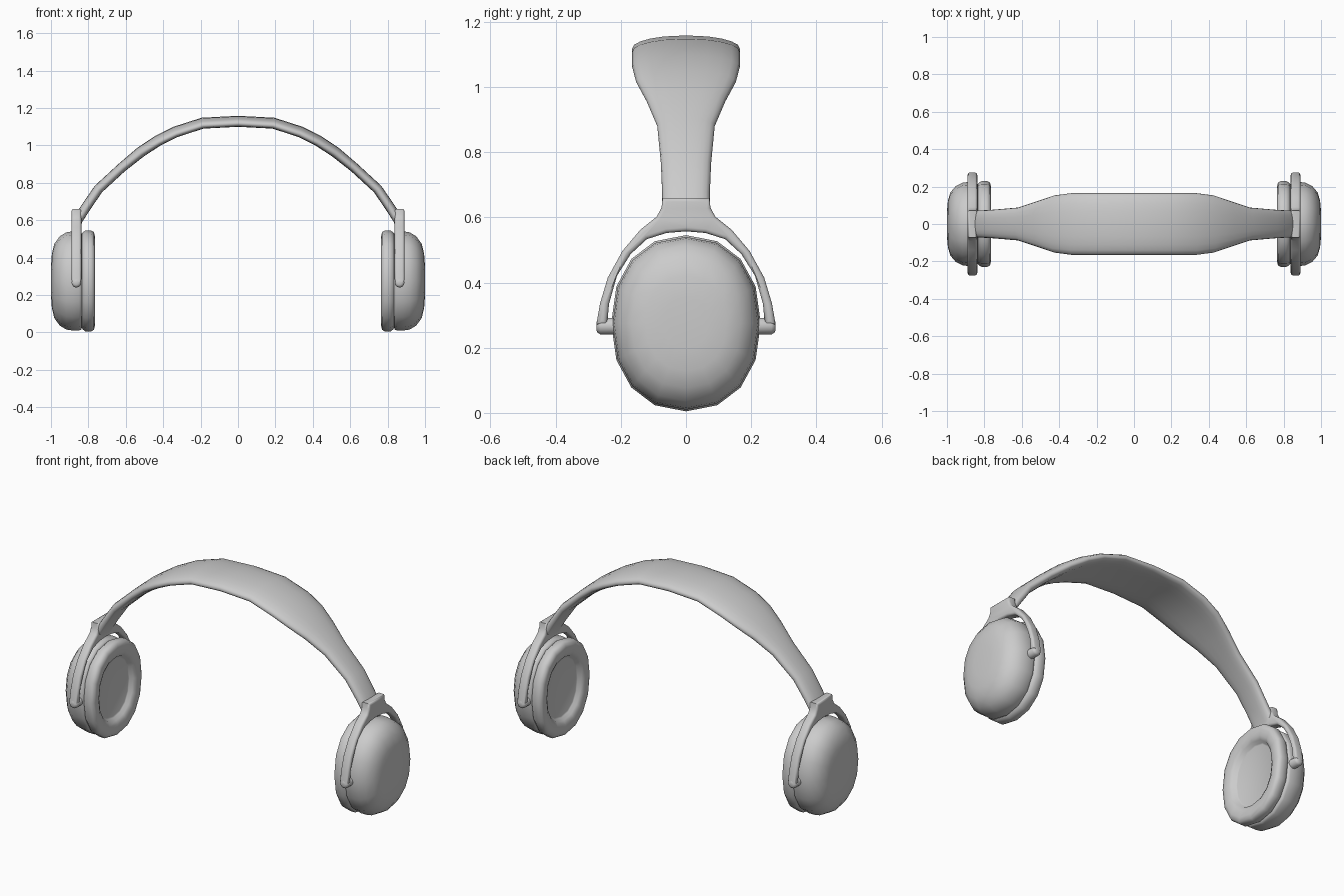
import bpy, bmesh, math
from mathutils import Vector

cube = bpy.data.objects.get("Cube")
if cube:
    bpy.data.objects.remove(cube, do_unlink=True)

grey = bpy.data.materials.new("plain grey")
grey.use_nodes = True
colour = (0.6, 0.6, 0.6, 1)
grey.diffuse_color = colour
grey.node_tree.nodes["Principled BSDF"].inputs["Base Color"].default_value = colour


def finish(bm, name, angle=50):
    bmesh.ops.recalc_face_normals(bm, faces=bm.faces[:])
    mesh = bpy.data.meshes.new(name)
    bm.to_mesh(mesh)
    bm.free()
    mesh.materials.append(grey)
    obj = bpy.data.objects.new(name, mesh)
    bpy.context.collection.objects.link(obj)
    bpy.ops.object.select_all(action='DESELECT')
    obj.select_set(True)
    bpy.context.view_layer.objects.active = obj
    bpy.ops.object.shade_smooth_by_angle(angle=math.radians(angle))
    return obj


def loft(name, rings, angle=50):
    """Skin closed rings of points and cap both ends."""
    bm = bmesh.new()
    loops = [[bm.verts.new(p) for p in ring] for ring in rings]
    n = len(loops[0])
    for a, b in zip(loops, loops[1:]):
        for i in range(n):
            j = (i + 1) % n
            bm.faces.new((a[i], a[j], b[j], b[i]))
    bm.faces.new(loops[0])
    bm.faces.new(loops[-1])
    return finish(bm, name, angle)


def rounded(a, b, power, count):
    """Superellipse outline."""
    pts = []
    for i in range(count):
        t = math.tau * i / count
        c, s = math.cos(t), math.sin(t)
        pts.append((math.copysign(abs(c) ** (2 / power), c) * a,
                    math.copysign(abs(s) ** (2 / power), s) * b))
    return pts


# Ear cup shell and cushion: (distance from centre, outline scale)
SHELL = [(1.0, .3), (.995, .55), (.982, .75), (.953, .9), (.918, .98),
         (.885, 1), (.85, 1), (.838, .98), (.832, .92)]
PAD = [(.84, .92), (.83, .98), (.815, 1.02), (.785, 1.02), (.77, .985),
       (.765, .9), (.768, .77), (.778, .69), (.795, .65), (.798, .62)]
CUP = rounded(.225, .265, 2.2, 16)

# Yoke outline, one half, from the outer foot round to the arch crown
OUTER = [(.072, .66), (.075, .63), (.09, .602), (.14, .562), (.195, .497),
         (.24, .415), (.264, .335), (.275, .27)]
INNER = [(.242, .27), (.236, .335), (.212, .42), (.17, .487), (.12, .533),
         (.06, .552), (0, .557)]


def cup_part(name, side, profile):
    loft(name, [[(side * x, y * s, .275 + z * s) for y, z in CUP]
                for x, s in profile])


def yoke(name, side):
    half = OUTER + INNER
    outline = half + [(-y, z) for y, z in reversed(half[:-1])]
    bm = bmesh.new()
    face = bm.faces.new([bm.verts.new((side * .838, y, z)) for y, z in outline])
    ext = bmesh.ops.extrude_face_region(bm, geom=[face])
    moved = [v for v in ext["geom"] if isinstance(v, bmesh.types.BMVert)]
    bmesh.ops.translate(bm, verts=moved, vec=(side * .052, 0, 0))
    rims = [e for e in bm.edges if abs(e.verts[0].co.x - e.verts[1].co.x) < .001]
    bmesh.ops.bevel(bm, geom=rims, offset=.012, segments=3, profile=.5,
                    affect='EDGES')
    finish(bm, name, 60)


def pivot(name, side, front):
    # Short rounded pin joining the yoke foot to the cup
    steps = [(.20, .026), (.262, .026), (.271, .021), (.275, .012)]
    loft(name, [[(side * .864 + x * r, front * y, .266 + z * r)
                 for x, z in rounded(1, 1, 2, 14)] for y, r in steps])


for side, word in ((1, "left"), (-1, "right")):
    cup_part(word + "_ear_cup", side, SHELL)
    cup_part(word + "_ear_cushion", side, PAD)
    yoke(word + "_yoke", side)
    pivot(word + "_front_pivot", side, -1)
    pivot(word + "_back_pivot", side, 1)

# Headband: centre line x, z and half width
BAND = [(0, 1.127, .165), (.19, 1.117, .165), (.335, 1.07, .165),
        (.43, 1.022, .153), (.52, .962, .122), (.62, .88, .088),
        (.745, .765, .077), (.81, .67, .073), (.855, .6, .073),
        (.863, .57, .073)]
path = [(-x, z, w) for x, z, w in reversed(BAND[1:])] + BAND
rings = []
for i, (x, z, w) in enumerate(path):
    before, after = path[max(i - 1, 0)], path[min(i + 1, len(path) - 1)]
    along = Vector((after[0] - before[0], 0, after[1] - before[1])).normalized()
    up = Vector((-along.z, 0, along.x))
    thick = .029 if abs(x) < .6 else .026
    ring = []
    for y, h in rounded(1, thick, 2.6, 20):
        # Gentle crown across the width
        lift = -.012 * y * y * (w / .165) ** 2 + .002
        ring.append(Vector((x, y * w, z)) + up * (h + lift))
    rings.append(ring)
loft("headband", rings, 60)
